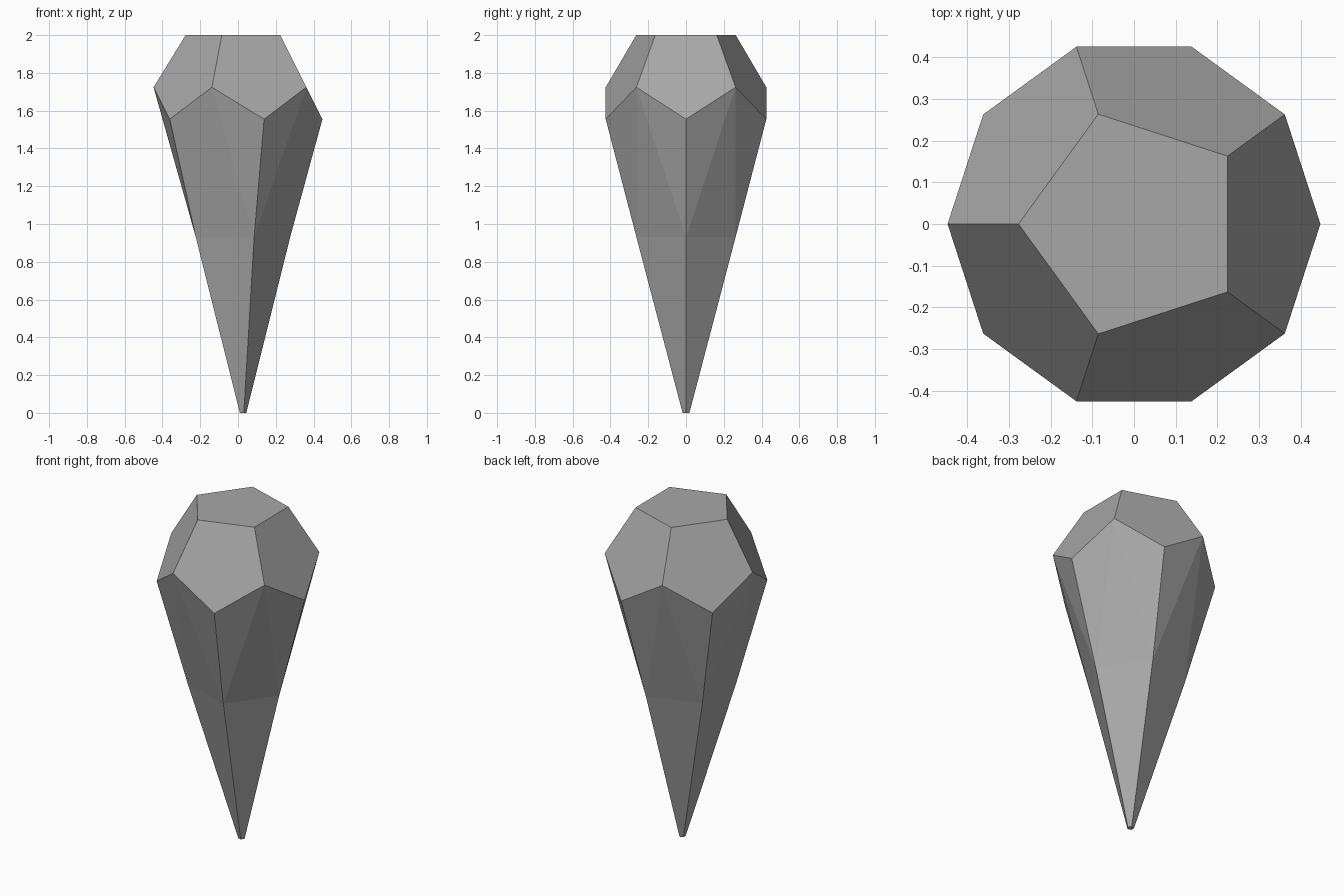
import bpy
import bmesh
from math import cos, sin, radians

cube = bpy.data.objects.get("Cube")
if cube:
    bpy.data.objects.remove(cube, do_unlink=True)

SIDES = 5
STEP = 360 / SIDES

stone = bpy.data.materials.new("grey_stone")
stone.use_nodes = True
GREY = (0.39, 0.39, 0.39, 1)
stone.diffuse_color = GREY
stone.node_tree.nodes["Principled BSDF"].inputs["Base Color"].default_value = GREY

bm = bmesh.new()


def ring(radius, z, turn, x=0.0):
    """Five vertices on a level circle."""
    angles = [radians(turn + STEP * i) for i in range(SIDES)]
    return [bm.verts.new((x + radius * cos(a), radius * sin(a), z)) for a in angles]


# Crown rings point one way, girdle and spike rings are half a step round
table = ring(0.277, 2.0, STEP / 2)
shoulder = ring(0.447, 1.724, STEP / 2)
girdle = ring(0.447, 1.555, 0)
waist = ring(0.276, 0.93, 0)
tip = ring(0.019, 0.0, 0, x=0.025)

# Flat top and flat tip
bm.faces.new(table)
bm.faces.new(tip[::-1])

for i in range(SIDES):
    j = (i + 1) % SIDES
    # Crown pentagon
    bm.faces.new((table[i], shoulder[i], girdle[j], shoulder[j], table[j]))
    # Upper spike, folded into a fan below each shoulder corner
    fan = (girdle[i], waist[i], waist[j], girdle[j])
    for a, b in zip(fan, fan[1:]):
        bm.faces.new((shoulder[i], a, b))
    # Lower spike
    bm.faces.new((waist[i], tip[i], tip[j], waist[j]))

bmesh.ops.recalc_face_normals(bm, faces=bm.faces)
mesh = bpy.data.meshes.new("spiked_gem")
bm.to_mesh(mesh)
bm.free()
mesh.materials.append(stone)
bpy.context.collection.objects.link(bpy.data.objects.new("spiked_gem", mesh))
